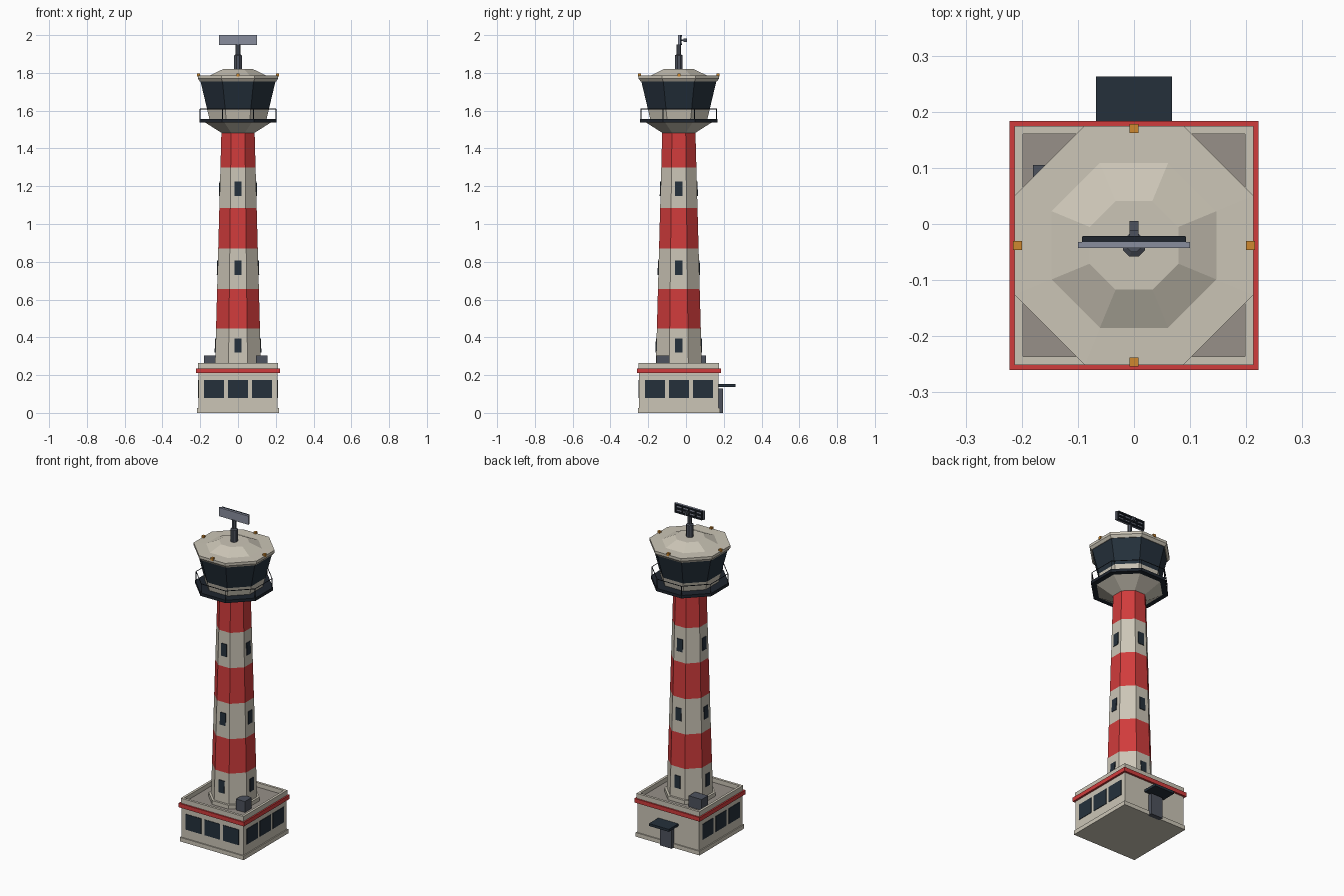
import bpy, bmesh, math
from mathutils import Matrix, Vector

if "Cube" in bpy.data.objects:
    bpy.data.objects.remove(bpy.data.objects["Cube"])

AXIS = Vector((0, -0.038, 0))          # vertical axis of the tower
BACK = AXIS.y + 0.21                   # rear wall plane


def material(name, r, g, b):
    m = bpy.data.materials.new(name)
    m.use_nodes = True
    m.diffuse_color = (r, g, b, 1)
    m.node_tree.nodes["Principled BSDF"].inputs["Base Color"].default_value = (r, g, b, 1)
    return m


cream = material("cream", 0.60, 0.56, 0.47)
red = material("red", 0.63, 0.045, 0.045)
glass = material("dark_glass", 0.018, 0.030, 0.044)
dark = material("dark_metal", 0.013, 0.018, 0.027)
slate = material("slate", 0.075, 0.085, 0.11)
steel = material("steel", 0.25, 0.27, 0.34)
roofing = material("roofing", 0.31, 0.28, 0.25)
amber = material("amber", 0.62, 0.25, 0.03)


def finish(name, bm, mats):
    bmesh.ops.recalc_face_normals(bm, faces=bm.faces)
    me = bpy.data.meshes.new(name)
    bm.to_mesh(me)
    bm.free()
    for m in mats:
        me.materials.append(m)
    ob = bpy.data.objects.new(name, me)
    bpy.context.collection.objects.link(ob)
    return ob


def box(name, lo, hi, mat, turn=None):
    """Box between two corners, optionally transformed by a matrix."""
    lo, hi = Vector(lo), Vector(hi)
    bm = bmesh.new()
    bmesh.ops.create_cube(bm, size=1, matrix=Matrix.Translation((lo + hi) / 2)
                          @ Matrix.Diagonal((*(hi - lo), 1)))
    if turn:
        bm.transform(turn)
    return finish(name, bm, [mat])


def octagon(half, z):
    r = half / math.cos(math.pi / 8)
    return [AXIS + Vector((r * math.cos(a), r * math.sin(a), z))
            for a in (math.pi / 8 + k * math.pi / 4 for k in range(8))]


def lathe(name, profile, mats, pick=lambda i: 0):
    """Eight-sided solid through (half width, height) steps; pick colours each ring."""
    bm = bmesh.new()
    rings = [[bm.verts.new(p) for p in octagon(*step)] for step in profile]
    for i, (a, b) in enumerate(zip(rings, rings[1:])):
        for k in range(8):
            j = (k + 1) % 8
            bm.faces.new((a[k], a[j], b[j], b[k])).material_index = pick(i)
    bm.faces.new(rings[0][::-1])
    bm.faces.new(rings[-1]).material_index = pick(len(rings) - 2)
    return finish(name, bm, mats)


def square(name, half, z0, z1, mat):
    return box(name, AXIS + Vector((-half, -half, z0)), AXIS + Vector((half, half, z1)), mat)


def quarter(k):
    """Turn from the front side to side k about the tower axis."""
    return Matrix.Translation(AXIS) @ Matrix.Rotation(k * math.pi / 2, 4, "Z")


# Base building
square("plinth", 0.217, 0, 0.025, cream)
square("base_walls", 0.21, 0.02, 0.23, cream)
square("red_trim", 0.222, 0.21, 0.235, red)
square("base_roof", 0.2, 0.23, 0.238, roofing)
for k in range(4):
    box("parapet", (-0.213, -0.213, 0.232), (0.199, -0.198, 0.265), cream, quarter(k))

# Base windows on the front and both sides
for k in (0, 1, 3):
    for x in (-0.127, 0, 0.127):
        box("base_window", (x - 0.053, -0.213, 0.08), (x + 0.053, -0.207, 0.175),
            glass, quarter(k))

# Rear entrance
box("door", (-0.04, BACK - 0.005, 0), (0.04, BACK + 0.024, 0.13), slate)
box("canopy", (-0.068, BACK - 0.005, 0.137), (0.068, 0.263, 0.152), glass)

# Roof equipment
box("roof_unit_front", (0.095, -0.155, 0.235), (0.155, -0.088, 0.305), slate)
box("roof_unit_back", (-0.18, 0.042, 0.235), (-0.092, 0.105, 0.305), slate)

# Striped tower shaft
Z0, Z1, W0, W1 = 0.235, 1.485, 0.122, 0.088


def shaft_half(z):
    return W0 + (W1 - W0) * (z - Z0) / (Z1 - Z0)


lathe("tower_foot", [(0.134, 0.235), (0.134, 0.262)], [cream])
lathe("tower_shaft", [(shaft_half(z), z) for z in
                      (Z0, 0.447, 0.656, 0.87, 1.086, 1.3, Z1)],
      [cream, red], lambda i: i % 2)

# Slit windows on four faces of the shaft, leaning with the wall
lean = Matrix.Rotation(-math.atan((W0 - W1) / (Z1 - Z0)), 4, "X")
for k in range(4):
    for z in (0.357, 0.768, 1.187):
        place = quarter(k) @ Matrix.Translation((0, -shaft_half(z), z)) @ lean
        box("shaft_window", (-0.019, -0.004, -0.038), (0.019, 0.004, 0.038), glass, place)

# Corbel, balcony and control cabin
lathe("corbel", [(0.088, 1.483), (0.178, 1.54)], [cream])
lathe("balcony_deck", [(0.205, 1.538), (0.205, 1.556)], [dark])
lathe("cabin", [(0.15, 1.55), (0.164, 1.61), (0.199, 1.757)], [cream, glass], lambda i: i)
lathe("cabin_roof", [(0.202, 1.755), (0.213, 1.77), (0.213, 1.786),
                     (0.147, 1.787), (0.079, 1.82)], [cream])


# Balcony railing
def tube(name, points, cyclic):
    cu = bpy.data.curves.new(name, "CURVE")
    cu.dimensions = "3D"
    cu.bevel_depth = 0.0025
    cu.bevel_resolution = 0
    sp = cu.splines.new("POLY")
    sp.points.add(len(points) - 1)
    for p, co in zip(sp.points, points):
        p.co = (*co, 1)
    sp.use_cyclic_u = cyclic
    cu.materials.append(dark)
    bpy.context.collection.objects.link(bpy.data.objects.new(name, cu))


tube("top_rail", octagon(0.2, 1.61), True)
for low, high in zip(octagon(0.2, 1.55), octagon(0.2, 1.61)):
    tube("rail_post", [low, high], False)

# Warning lights on the roof edge
for k in range(4):
    box("warning_light", (-0.008, -0.216, 1.78), (0.008, -0.2, 1.797), amber, quarter(k))

# Radar mast and scanner
lathe("mast", [(0.02, 1.815), (0.02, 1.893), (0.012, 1.898), (0.012, 1.95)], [slate])
box("scanner_panel", (-0.1, -0.043, 1.947), (0.1, -0.032, 2.0), steel)
for z in (1.951, 1.973, 1.996):
    box("scanner_rib", (-0.092, -0.033, z - 0.004), (0.092, -0.021, z + 0.004), dark)
for x in (-0.09, -0.045, 0, 0.045, 0.09):
    box("scanner_strut", (x - 0.003, -0.033, 1.949), (x + 0.003, -0.023, 1.998), dark)
box("feed_arm", (-0.008, -0.033, 1.968), (0.008, 0.0, 1.977), slate)
box("feed_horn", (-0.008, -0.012, 1.963), (0.008, 0.005, 1.982), slate)
